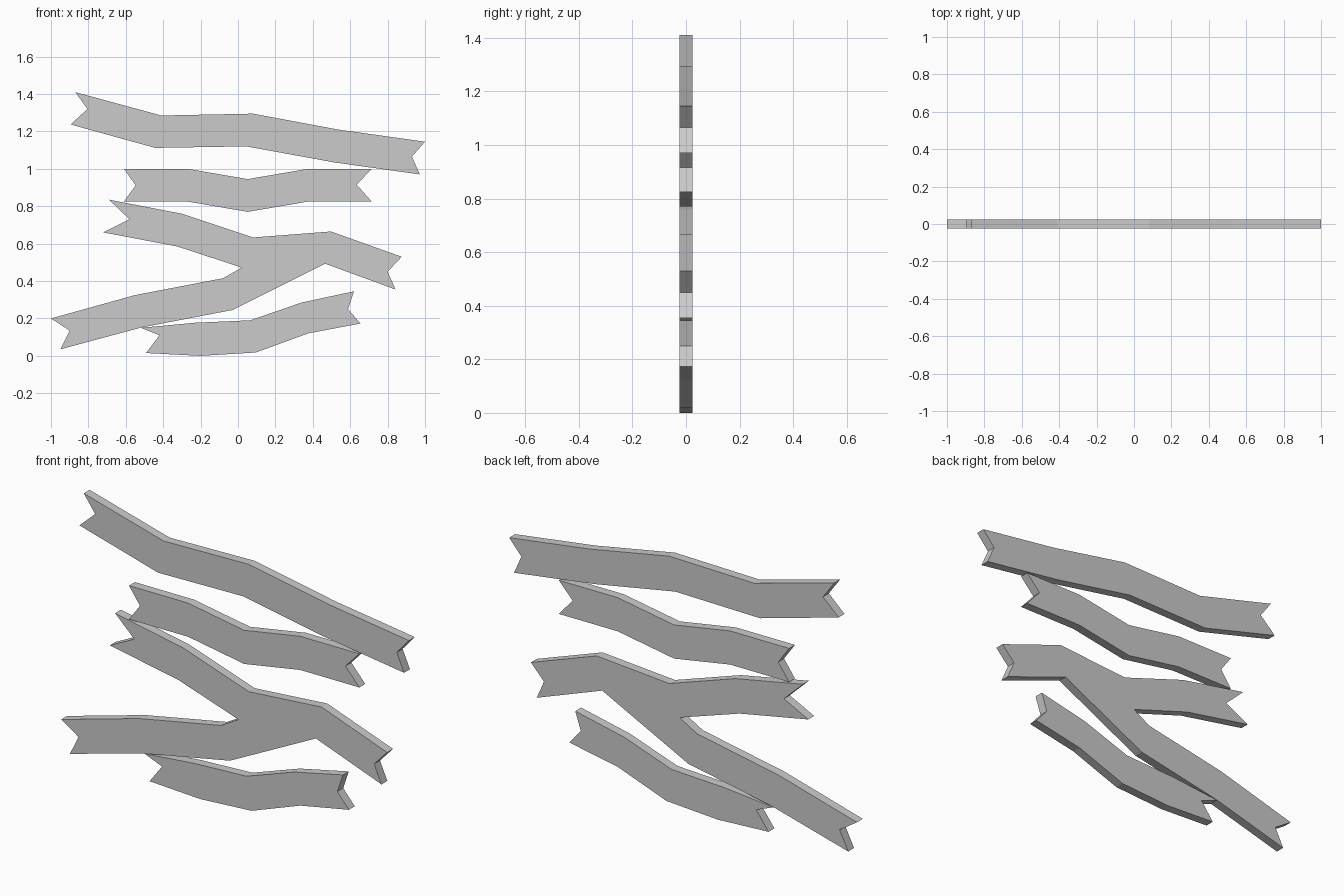
import bpy, bmesh

HALF = 0.024  # half thickness of every board


def board(name, outline):
    """Extrude a front-view (x, z) outline through the thickness."""
    bm = bmesh.new()
    face = bm.faces.new([bm.verts.new((x, -HALF, z)) for x, z in outline])
    ext = bmesh.ops.extrude_face_region(bm, geom=[face], use_keep_orig=True)
    verts = [v for v in ext["geom"] if isinstance(v, bmesh.types.BMVert)]
    bmesh.ops.translate(bm, verts=verts, vec=(0, 2 * HALF, 0))
    bmesh.ops.recalc_face_normals(bm, faces=bm.faces)
    mesh = bpy.data.meshes.new(name)
    bm.to_mesh(mesh)
    bm.free()
    obj = bpy.data.objects.new(name, mesh)
    bpy.context.collection.objects.link(obj)


# Long top board, notched at both ends
board("top_board", [
    (-0.87, 1.41), (-0.805, 1.32), (-0.895, 1.237), (-0.443, 1.112),
    (0.045, 1.12), (0.51, 1.035), (0.972, 0.97), (0.93, 1.065),
    (1.0, 1.145), (0.535, 1.21), (0.08, 1.295), (-0.41, 1.285)])

# Short sagging board
board("upper_board", [
    (-0.61, 1.0), (-0.547, 0.912), (-0.61, 0.825), (-0.27, 0.825),
    (0.052, 0.77), (0.375, 0.825), (0.715, 0.825), (0.635, 0.915),
    (0.715, 1.0), (0.375, 1.0), (0.052, 0.945), (-0.27, 1.0)])

# Forked board with three notched ends
board("forked_board", [
    (-0.69, 0.835), (-0.58, 0.73), (-0.72, 0.66), (-0.325, 0.585),
    (0.02, 0.472), (-0.08, 0.415), (-0.55, 0.325), (-1.0, 0.20),
    (-0.90, 0.135), (-0.95, 0.035), (-0.515, 0.152), (-0.03, 0.245),
    (0.465, 0.493), (0.842, 0.355), (0.80, 0.45), (0.875, 0.53),
    (0.497, 0.665), (0.08, 0.633), (-0.30, 0.76)])

# Curved bottom board
board("bottom_board", [
    (-0.52, 0.15), (-0.42, 0.11), (-0.492, 0.015), (-0.20, 0.0),
    (0.095, 0.018), (0.375, 0.12), (0.655, 0.173), (0.588, 0.25),
    (0.62, 0.345), (0.34, 0.285), (0.065, 0.19), (-0.23, 0.177)])
